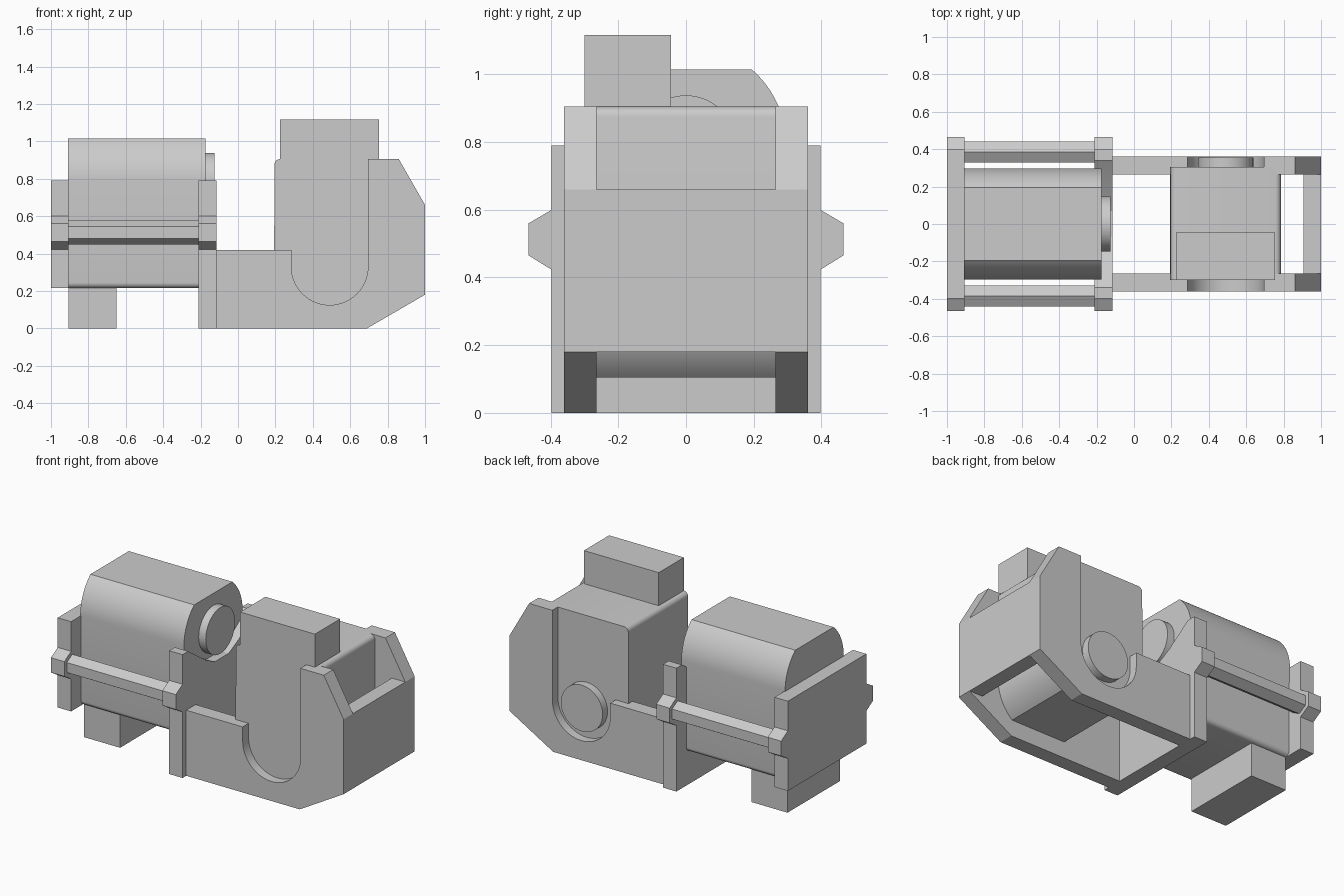
import bpy, bmesh
from math import sin, cos, pi, radians, asin

if "Cube" in bpy.data.objects:
    bpy.data.objects.remove(bpy.data.objects["Cube"])

GREY = (0.6, 0.6, 0.6, 1)
grey = bpy.data.materials.new("light_grey")
grey.use_nodes = True
grey.diffuse_color = GREY
grey.node_tree.nodes["Principled BSDF"].inputs["Base Color"].default_value = GREY


def prism(name, profile, axis, lo, hi):
    """Extrude a closed 2D profile along x (profile y,z) or y (profile x,z)."""
    def place(p, d):
        return (d, p[0], p[1]) if axis == "x" else (p[0], d, p[1])
    bm = bmesh.new()
    face = bm.faces.new([bm.verts.new(place(p, lo)) for p in profile])
    new = bmesh.ops.extrude_face_region(bm, geom=[face])["geom"]
    shift = (hi - lo, 0, 0) if axis == "x" else (0, hi - lo, 0)
    bmesh.ops.translate(bm, vec=shift,
                        verts=[v for v in new if isinstance(v, bmesh.types.BMVert)])
    bmesh.ops.recalc_face_normals(bm, faces=bm.faces)
    mesh = bpy.data.meshes.new(name)
    bm.to_mesh(mesh)
    bm.free()
    mesh.materials.append(grey)
    obj = bpy.data.objects.new(name, mesh)
    bpy.context.collection.objects.link(obj)
    bpy.ops.object.select_all(action="DESELECT")
    obj.select_set(True)
    bpy.context.view_layer.objects.active = obj
    bpy.ops.object.shade_smooth_by_angle(angle=radians(25))
    return obj


def arc(cx, cz, r, start, end, steps):
    return [(cx + r * cos(start + (end - start) * i / steps),
             cz + r * sin(start + (end - start) * i / steps)) for i in range(steps + 1)]


def rect(a, b, c, d):
    return [(a, c), (b, c), (b, d), (a, d)]


def mirrored(half):
    return half + [(-u, v) for u, v in reversed(half)]


def motor_profile(centre, shaft_z, up):
    """Round shaft end cut flat, square far end with small rounded corners."""
    half = arc(0.265, -0.545, 0.03, -pi / 2, 0, 5)
    half += arc(0, 0, 0.297, 0, asin(0.225 / 0.297), 12)
    return [(centre + u, shaft_z + up * v) for u, v in mirrored(half)]


SHAFT_A, SHAFT_B, B_X = 0.79, 0.33, 0.49

# Lying motor with its output disc and connector
prism("lying_motor_body", motor_profile(0, SHAFT_A, 1), "x", -0.91, -0.175)
prism("lying_motor_disc", arc(0, SHAFT_A, 0.148, 0, 2 * pi, 48)[:-1], "x", -0.18, -0.125)
prism("lying_motor_connector", rect(-0.265, 0.265, 0, 0.23), "x", -0.905, -0.65)

# Upright motor with its output disc and connector
prism("upright_motor_body", motor_profile(B_X, SHAFT_B, -1), "y", -0.3, 0.305)
prism("upright_motor_disc", arc(B_X, SHAFT_B, 0.148, 0, 2 * pi, 48)[:-1], "y", 0.3, 0.355)
prism("upright_motor_connector", rect(0.225, 0.755, 0.89, 1.117), "y", -0.3, -0.045)

# End plates with side lugs; the inner one is notched around the disc
lug = [(0.397, 0.423), (0.465, 0.465), (0.465, 0.56), (0.397, 0.6), (0.397, SHAFT_A)]
notch = [(0.34, SHAFT_A), (0.17, 0.67), (0.07, 0.62)]
prism("outer_plate", mirrored([(0.397, 0.215)] + lug), "x", -1, -0.905)
prism("inner_plate", mirrored([(0.397, 0)] + lug + notch), "x", -0.21, -0.115)

# Bracket arms with a U-shaped pocket, joined by a cross wall
arm = [(-0.12, 0), (0.69, 0), (1, 0.18), (1, 0.66), (0.86, 0.905), (0.695, 0.905)]
arm += arc(B_X, SHAFT_B, 0.205, 0, -pi, 28)
arm += [(0.285, 0.42), (-0.12, 0.42)]
for side, s in (("left", 1), ("right", -1)):
    word = "back" if s > 0 else "front"
    prism(word + "_bracket_arm", arm, "y", s * 0.265, s * 0.36)
    # Hexagonal tie rod between the plates
    prism(word + "_tie_rod", arc(s * 0.385, 0.513, 0.064, pi / 2, 2.5 * pi, 6)[:-1],
          "x", -0.91, -0.2)
prism("bracket_cross_wall", rect(-0.27, 0.27, 0.18, 0.66), "x", 0.905, 1)
